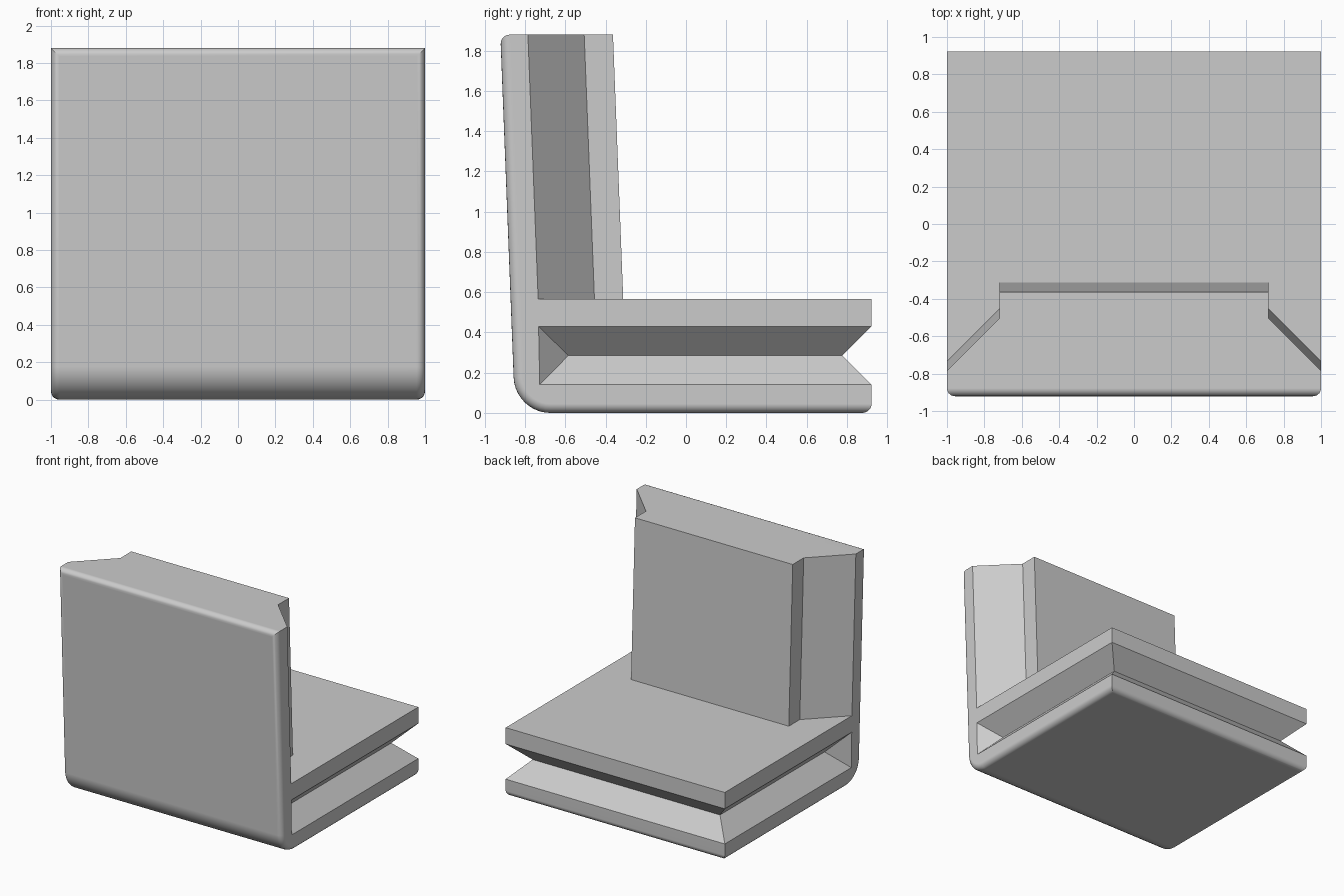
import bpy, bmesh

cube = bpy.data.objects.get("Cube")
if cube:
    bpy.data.objects.remove(cube, do_unlink=True)

LEAN = -0.0388      # y shift of the upright per unit of height
STEP, TOP = 0.565, 1.88
BACK, FRONT = 0.9225, -0.85
NECK, LOW, MID, HIGH = 0.855, 0.14, 0.285, 0.43

grey = bpy.data.materials.new("plain grey")
grey.use_nodes = True
grey.diffuse_color = (0.6, 0.6, 0.6, 1)
grey.node_tree.nodes["Principled BSDF"].inputs["Base Color"].default_value = grey.diffuse_color


def add_object(name, bm):
    bmesh.ops.recalc_face_normals(bm, faces=bm.faces)
    mesh = bpy.data.meshes.new(name)
    bm.to_mesh(mesh)
    bm.free()
    mesh.materials.append(grey)
    obj = bpy.data.objects.new(name, mesh)
    bpy.context.collection.objects.link(obj)
    return obj


def loft(ring_a, ring_b):
    """Closed solid between two rings with equal point counts."""
    bm = bmesh.new()
    a = [bm.verts.new(p) for p in ring_a]
    b = [bm.verts.new(p) for p in ring_b]
    bm.faces.new(a)
    bm.faces.new(b[::-1])
    for i in range(len(a)):
        j = (i + 1) % len(a)
        bm.faces.new((a[i], b[i], b[j], a[j]))
    bmesh.ops.recalc_face_normals(bm, faces=bm.faces)
    return bm


# Main body: L-shaped side profile stretched across the width
profile = [(FRONT, 0), (BACK, 0), (BACK, STEP), (-0.312, STEP),
           (-0.312 + LEAN * (TOP - STEP), TOP), (FRONT + LEAN * TOP, TOP)]
bm = loft([(-1, y, z) for y, z in profile], [(1, y, z) for y, z in profile])

# Large round where the front meets the underside
heel = [e for e in bm.edges if all(v.co.z < 0.01 and v.co.y < 0 for v in e.verts)]
bmesh.ops.bevel(bm, geom=heel, offset=0.175, offset_type='OFFSET',
                segments=10, profile=0.5, affect='EDGES')
bm.normal_update()


# Small round around the rim of the front and underside
def outer(face):
    n = face.normal
    return abs(n.x) < 0.5 and (n.z < -0.5 or n.y < -0.5)


rim = [e for e in bm.edges if sum(outer(f) for f in e.link_faces) == 1]
bmesh.ops.bevel(bm, geom=rim, offset=0.045, offset_type='OFFSET',
                segments=5, profile=0.5, affect='EDGES')
body = add_object("body", bm)


# Cutters
cutters = []
OUT = 1.1
for side, label in ((1, "left"), (-1, "right")):
    # Angled notch down the side of the upright
    plan = [(0.72, -0.455), (OUT, -0.835), (OUT, 0.2), (0.72, 0.2)]
    rings = [[(side * x, y + LEAN * (z - STEP), z) for x, y in plan] for z in (STEP, 2.1)]
    cutters.append(add_object(label + "_notch_cutter", loft(*rings)))

    # V groove in the side of the base, with a sloping front end
    depth = OUT - NECK
    front = [(side * NECK, -0.585, MID),
             (side * OUT, -0.825, MID - depth),
             (side * OUT, -0.835, MID + depth)]
    back = [(x, 1.2, z) for x, y, z in front]
    cutters.append(add_object(label + "_groove_cutter", loft(front, back)))

# V groove across the back of the base
reach = 0.22
vee = [(BACK - (MID - LOW), MID), (BACK - (MID - LOW) + reach, MID - reach),
       (BACK - (MID - LOW) + reach, MID + reach)]
cutters.append(add_object("back_groove_cutter",
                          loft([(-1.3, y, z) for y, z in vee], [(1.3, y, z) for y, z in vee])))

bpy.ops.object.select_all(action='DESELECT')
bpy.context.view_layer.objects.active = body
body.select_set(True)
for cutter in cutters:
    cutter.hide_render = True
    mod = body.modifiers.new(cutter.name, 'BOOLEAN')
    mod.operation = 'DIFFERENCE'
    mod.solver = 'EXACT'
    mod.object = cutter
    bpy.ops.object.modifier_apply(modifier=mod.name)
for cutter in cutters:
    bpy.data.objects.remove(cutter, do_unlink=True)

# Smooth rounds, crisp corners
bpy.ops.object.shade_smooth_by_angle(angle=0.52)
weighted = body.modifiers.new("flat_faces", 'WEIGHTED_NORMAL')
weighted.keep_sharp = True
